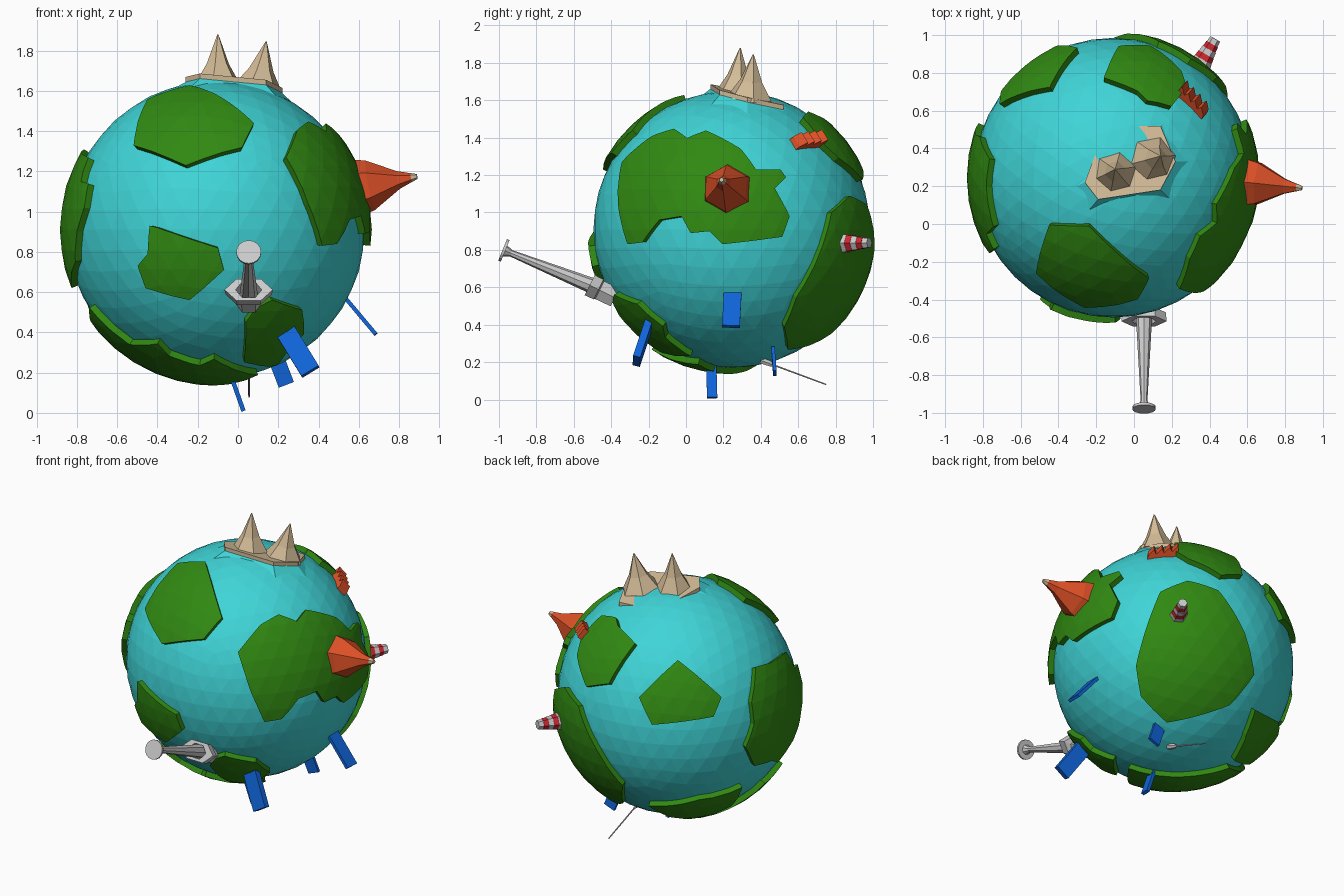
import bpy, bmesh
from math import sin, cos, pi, radians, sqrt
from mathutils import Vector as V

if "Cube" in bpy.data.objects:
    bpy.data.objects.remove(bpy.data.objects["Cube"])

C, R, H = V((-0.11, 0.245, 0.91)), 0.74, 0.775   # globe centre, sea radius, land radius


def material(name, *rgb):
    m = bpy.data.materials.new(name)
    m.diffuse_color = (*rgb, 1)
    m.use_nodes = True
    m.node_tree.nodes["Principled BSDF"].inputs["Base Color"].default_value = m.diffuse_color
    return m


SEA = material("sea", 0.05, 0.66, 0.68)
GREEN = material("grass", 0.03, 0.25, 0.006)
TAN = material("rock", 0.65, 0.50, 0.31)
ORANGE = material("orange", 0.72, 0.08, 0.02)
BLUE = material("water", 0.005, 0.13, 0.70)
RED = material("red", 0.65, 0.02, 0.03)


def mesh_object(name, verts, faces, mat=None):
    me = bpy.data.meshes.new(name)
    me.from_pydata([tuple(v) for v in verts], [], faces)
    bm = bmesh.new()
    bm.from_mesh(me)
    bmesh.ops.recalc_face_normals(bm, faces=bm.faces)
    bm.to_mesh(me)
    bm.free()
    ob = bpy.data.objects.new(name, me)
    bpy.context.collection.objects.link(ob)
    if mat:
        me.materials.append(mat)
    return ob


def skin(name, rings, mat=None):
    """Joins equal-length rings of points and caps both ends."""
    n, m = len(rings[0]), len(rings)
    verts = [p for r in rings for p in r]
    faces = [(k*n+i, k*n+(i+1) % n, (k+1)*n+(i+1) % n, (k+1)*n+i)
             for k in range(m-1) for i in range(n)]
    faces += [tuple(range(n)), tuple(range((m-1)*n, m*n))]
    return mesh_object(name, verts, faces, mat)


def loft(name, p0, p1, profile, n, mat=None, turn=0.0):
    """Ring profile (t along the axis, half width, half height)."""
    p0, p1 = V(p0), V(p1)
    q = (p1-p0).to_track_quat('Z', 'Y')
    rings = [[p0.lerp(p1, t) + q @ V((rx*cos(turn+2*pi*i/n), ry*sin(turn+2*pi*i/n), 0))
              for i in range(n)] for t, rx, ry in profile]
    return skin(name, rings, mat)


def slab(name, p0, p1, side, width, thick, mat):
    p0, p1 = V(p0), V(p1)
    z = (p1-p0).normalized()
    y = z.cross(V(side)).normalized() * thick/2
    x = y.cross(z).normalized() * width/2
    return skin(name, [[p+x+y, p-x+y, p-x-y, p+x-y] for p in (p0, p1)], mat)


def globe(name, r, mat):
    bm = bmesh.new()
    bmesh.ops.create_icosphere(bm, subdivisions=4, radius=r)
    bmesh.ops.translate(bm, verts=bm.verts, vec=C)
    me = bpy.data.meshes.new(name)
    bm.to_mesh(me)
    bm.free()
    me.materials.append(mat)
    ob = bpy.data.objects.new(name, me)
    bpy.context.collection.objects.link(ob)
    return ob


def land(name, view, outline, centre=None):
    """Raised land: outline (hundredths, seen from azimuth/elevation) cut from a larger globe."""
    a, e = map(radians, view)
    right = V((cos(a), sin(a), 0))
    up = V((-sin(a)*sin(e), cos(a)*sin(e), cos(e)))
    cam = V((sin(a)*cos(e), -cos(a)*cos(e), sin(e)))

    def direction(p):
        u, v = p[0]/100, p[1]/100
        return (right*u + up*v + cam*sqrt(max(0, H*H-u*u-v*v))).normalized()
    d = [direction(p) for p in outline]
    n = len(d)
    mid = direction(centre) if centre else sum(d, V()).normalized()
    verts = [C+p*R*0.96 for p in d] + [C+p*3*R for p in d] + [C+mid*R*0.96, C+mid*3*R]
    faces = []
    for i in range(n):
        j = (i+1) % n
        faces += [(i, j, n+j, n+i), (i, j, 2*n), (n+i, n+j, 2*n+1)]
    cutter = mesh_object(name + "_cutter", verts, faces)
    cutter.hide_render = True
    ob = globe(name, H, GREEN)
    mod = ob.modifiers.new("cut", 'BOOLEAN')
    mod.operation, mod.solver, mod.object = 'INTERSECT', 'EXACT', cutter
    dg = bpy.context.evaluated_depsgraph_get()
    me = bpy.data.meshes.new_from_object(ob.evaluated_get(dg))
    ob.modifiers.clear()
    ob.data = me
    me.materials.clear()
    me.materials.append(GREEN)
    bpy.data.objects.remove(cutter)


# Sea and the lands
globe("ocean", R, SEA)
FRONT, RIGHT, LEFT, TOP, BELOW = (0, 0), (90, 0), (270, 0), (0, 90), (0, -90)
BACK_LEFT, BACK_RIGHT = (215, 22), (140, -28)
land("land_front_upper", FRONT, [(-13, 72), (-1, 68), (19, 53), (13, 41), (-15, 32), (-41, 42), (-34, 65)])
land("land_front_middle", FRONT, [(-33, 2), (-29, 1), (1, -9), (4, -20), (-13, -35), (-35, -29),
                                  (-39, -18), (-34, -12)])
land("land_front_lower", FRONT, [(20, -39), (28, -35), (43, -40), (44, -52), (37, -58), (30, -68),
                                 (14, -66), (15, -46)])
land("land_right", RIGHT, [(-59, 36), (-43, 50), (-31, 54), (-24, 49), (-14, 53), (5, 43), (13, 32),
                           (26, 32), (29, 28), (23, 22), (31, 7), (27, -4), (-5, -8), (-12, -1),
                           (-22, -2), (-27, 7), (-39, 5), (-48, -7), (-56, -8), (-61, 13)], (-30, 20))
land("land_back_right", BACK_RIGHT, [(-8, 44), (9, 51), (28, 45), (44, 19), (50, -7), (35, -26),
                                     (-4, -37), (-20, -21), (-23, -2)])
land("land_left", LEFT, [(26, 36), (30, 24), (38, 23), (40, 11), (35, -1), (29, -16), (5, -29), (-4, -24),
                         (-20, -22), (-29, -6), (-23, 8), (-22, 22), (-10, 40), (5, 38)])
land("land_back_left", BACK_LEFT, [(0, 25), (27, 2), (22, -10), (-16, -15), (-24, 2)])
land("land_back_top", TOP, [(-5, 53), (3, 70), (20, 70), (36, 57), (39, 48), (31, 38), (18, 41), (13, 46)])
land("land_bottom", BELOW, [(-63, 23), (-57, 26), (-43, 30), (-29, 44), (-23, 39), (-8, 37), (-1, 43),
                            (11, 31), (21, 18), (5, 6), (-14, -8), (-30, -18), (-48, -8), (-62, 5)])
land("land_back_lower", BELOW, [(-28, -25), (-22, -44), (-18, -57), (-47, -45), (-64, -22), (-50, -14)])

# Mountain plateau on top, with the sea rising to meet it
rim = [(-0.11, 0.52), (0.14, 0.52), (0.22, 0.33), (0.14, 0.18), (-0.19, 0.13), (-0.26, 0.22), (-0.19, 0.41)]


def plateau_z(x, y):
    return 1.685 - 0.06*(x+0.25) - 0.235*(y-0.15)


def on_sea(x, y):
    x, y = -0.02+(x+0.02)*1.45, 0.33+(y-0.33)*1.45
    return V((x, y, C.z + sqrt(R*R-(x-C.x)**2-(y-C.y)**2) - 0.015))


top = [V((x, y, plateau_z(x, y))) for x, y in rim]
low = [p - V((0, 0, 0.025)) for p in top]
skin("sea_swell", [[on_sea(x, y) for x, y in rim], low], SEA)
skin("mountain_plateau", [low, top], TAN)
for i, (bx, by, ax, ay, az, r) in enumerate([(-0.10, 0.27, -0.10, 0.29, 1.88, 0.115),
                                             (0.10, 0.34, 0.14, 0.36, 1.845, 0.125)]):
    loft(f"mountain_peak_{i+1}", (bx, by, plateau_z(bx, by)-0.01), (ax, ay, az),
         [(0, r, r), (0.4, r*0.5, r*0.5), (1, 0.003, 0.003)], 6, TAN, 0.3+i)

# Volcano with a pale tip
v0, v1 = V((0.60, 0.22, 1.12)), V((0.89, 0.19, 1.175))
loft("volcano", v0, v0.lerp(v1, 0.9), [(0, 0.14, 0.14), (0.22, 0.125, 0.125), (0.75, 0.045, 0.045),
                                       (1, 0.022, 0.022)], 6, ORANGE, pi/6)
loft("volcano_tip", v0.lerp(v1, 0.9), v1, [(0, 0.023, 0.023), (1, 0.012, 0.012)], 6, TAN, pi/6)

# Striped lighthouse
l0, l1 = V((0.335, 0.815, 0.835)), V((0.43, 0.98, 0.838))
for i in range(6):
    r = 0.062 - 0.006*i
    loft(f"lighthouse_band_{i+1}", l0.lerp(l1, i/6), l0.lerp(l1, (i+1)/6),
         [(0, r, r), (1, r*0.92, r*0.92)], 6, None if i % 2 else RED)

# Sawtooth row of roofs
a, b = V((0.25, 0.725, 1.395)), V((0.385, 0.58, 1.375))
out = ((a+b)/2 - C).normalized()
across = out.cross(b-a).normalized() * 0.035
saw = [(0, -0.03)] + [q for i in range(4) for q in ((i/4, 0.035), ((i+0.8)/4, 0.005))] + [(1, -0.03)]
skin("roof_row", [[a.lerp(b, t) + out*h + s*across for t, h in saw] for s in (-1, 1)], ORANGE)

# Telescope-like tower with a flared collar and end disc
loft("tower_collar", (0.053, -0.38, 0.545), (0.053, -0.515, 0.612),
     [(0, 0.065, 0.06), (0.6, 0.07, 0.062), (0.65, 0.115, 0.068), (1, 0.12, 0.07),
      (1, 0.065, 0.05), (0.4, 0.05, 0.045)], 6)
t0, t1 = V((0.053, -0.42, 0.575)), V((0.053, -0.975, 0.798))
loft("tower_shaft", t0, t1, [(0, 0.047, 0.047), (0.93, 0.018, 0.018), (1, 0.035, 0.035)], 8)
loft("tower_disc", t0.lerp(t1, 0.985), t0.lerp(t1, 1.01), [(0, 0.062, 0.062), (1, 0.062, 0.062)], 16)

# Waterfalls pouring off the globe
for i, (p, q, side, w, t) in enumerate([
        ((0.24, -0.20, 0.40), (0.36, -0.265, 0.205), (1, 0, 0.5), 0.10, 0.04),
        ((0.53, 0.25, 0.575), (0.685, 0.24, 0.39), (0, 1, 0), 0.095, 0.02),
        ((-0.04, 0.135, 0.20), (0.027, 0.14, 0.01), (0, 1, 0), 0.055, 0.022),
        ((0.19, 0.465, 0.27), (0.24, 0.475, 0.14), (1, 0, 0.4), 0.08, 0.018)]):
    slab(f"waterfall_{i+1}", p, q, side, w, t, BLUE)

# Thin antenna underneath
loft("antenna", (0.055, 0.40, 0.21), (0.055, 0.75, 0.08),
     [(0, 0.02, 0.02), (0.15, 0.016, 0.016), (0.22, 0.005, 0.005), (1, 0.004, 0.004)], 6)
